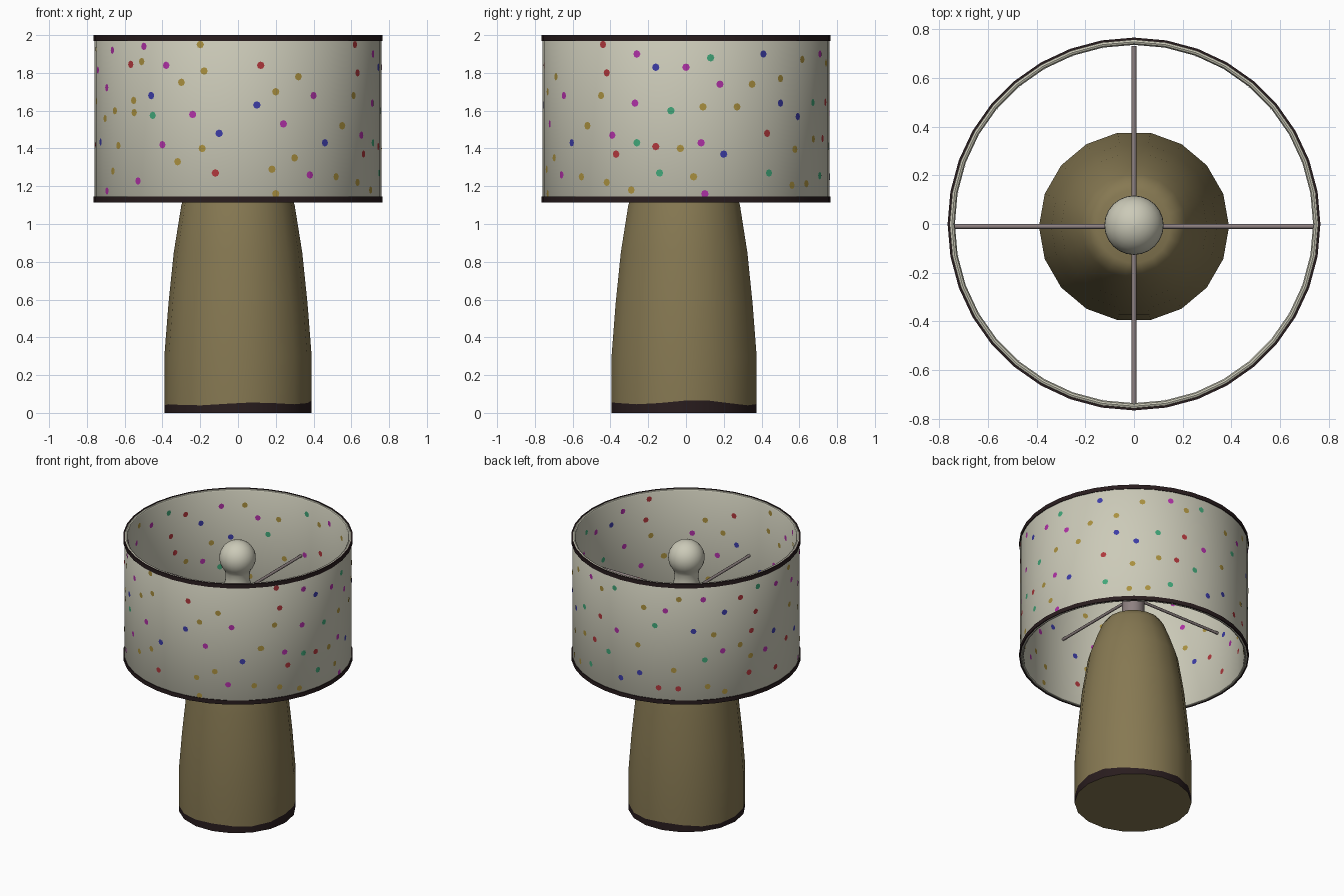
import bpy, bmesh, math, random
from math import sin, cos, pi

if "Cube" in bpy.data.objects:
    bpy.data.objects.remove(bpy.data.objects["Cube"], do_unlink=True)

SHADE_SIDES = 36
OUTER, INNER = 0.76, 0.735
BASE_Y = -0.01


def material(name, r, g, b):
    mat = bpy.data.materials.new(name)
    mat.use_nodes = True
    mat.diffuse_color = (r, g, b, 1)
    bsdf = mat.node_tree.nodes["Principled BSDF"]
    bsdf.inputs["Base Color"].default_value = (r, g, b, 1)
    bsdf.inputs["Roughness"].default_value = 0.8
    return mat


cream = material("cream", 0.60, 0.59, 0.48)
olive = material("olive brown", 0.24, 0.19, 0.085)
dark = material("dark brown", 0.022, 0.012, 0.013)
metal = material("warm grey metal", 0.27, 0.22, 0.22)
dot_colours = {
    "mustard": material("mustard", 0.40, 0.28, 0.05),
    "magenta": material("magenta", 0.43, 0.03, 0.38),
    "blue": material("blue", 0.045, 0.045, 0.38),
    "red": material("red", 0.43, 0.038, 0.045),
    "green": material("green", 0.053, 0.38, 0.19),
}


def finish(name, bm, mats, angle=35):
    """Turn a bmesh into a smooth-shaded object with sharp edges kept."""
    bmesh.ops.recalc_face_normals(bm, faces=bm.faces)
    mesh = bpy.data.meshes.new(name)
    bm.to_mesh(mesh)
    bm.free()
    for mat in mats:
        mesh.materials.append(mat)
    obj = bpy.data.objects.new(name, mesh)
    bpy.context.collection.objects.link(obj)
    bpy.ops.object.select_all(action="DESELECT")
    obj.select_set(True)
    bpy.context.view_layer.objects.active = obj
    bpy.ops.object.shade_smooth_by_angle(angle=math.radians(angle))
    return obj


def lathe(name, profile, sides, mats, y=0.0, closed=False, wave=None, rule=None):
    """Spin (radius, z) points about z; closed joins the last ring to the first."""
    bm = bmesh.new()
    rings = []
    for i, (r, z) in enumerate(profile):
        ring = []
        for k in range(sides):
            a = 2 * pi * k / sides
            dz = wave(i, a) if wave else 0
            ring.append(bm.verts.new((r * cos(a), y + r * sin(a), z + dz)))
        rings.append(ring)
    pairs = list(zip(rings, rings[1:]))
    if closed:
        pairs.append((rings[-1], rings[0]))
    for i, (low, high) in enumerate(pairs):
        for k in range(sides):
            j = (k + 1) % sides
            face = bm.faces.new((low[k], low[j], high[j], high[k]))
            face.material_index = rule(i) if rule else 0
    if not closed:
        bm.faces.new(rings[0][::-1])
        bm.faces.new(rings[-1])
    return finish(name, bm, mats)


# Tapered base with an uneven dark foot band
def foot_wave(i, a):
    return 0.008 * cos(a) + 0.008 * sin(4 * a + 0.6) + 0.004 * cos(3 * a) if i == 1 else 0


lathe("base",
      [(0.39, 0), (0.39, 0.048), (0.39, 0.3), (0.368, 0.58), (0.34, 0.85), (0.3, 1.1),
       (0.255, 1.23), (0.215, 1.33), (0.185, 1.375), (0.15, 1.39)],
      18, [olive, dark], y=BASE_Y, wave=foot_wave, rule=lambda i: int(i == 0))

# Socket between base and bulb
lathe("socket", [(0.075, 1.37), (0.075, 1.62)], 18, [metal], y=BASE_Y)

# Round bulb with a flared neck
bulb = [(0.095, 1.6), (0.09, 1.65), (0.08, 1.69), (0.083, 1.74)]
for step in range(11):
    t = -0.75 + (pi / 2 + 0.72) * step / 10
    bulb.append((0.122 * cos(t), 1.843 + 0.122 * sin(t)))
lathe("bulb", bulb, 24, [cream], y=BASE_Y / 2)

# Four spokes holding the shade
for k, side in enumerate(("left", "back", "right", "front")):
    a = k * pi / 2
    bpy.ops.mesh.primitive_cylinder_add(
        vertices=8, radius=0.01, depth=0.68,
        location=(0.4 * cos(a), BASE_Y + 0.4 * sin(a), 1.575),
        rotation=(0, pi / 2, a))
    spoke = bpy.context.object
    spoke.name = side + "_spoke"
    spoke.data.materials.append(metal)
    bpy.ops.object.shade_smooth_by_angle(angle=math.radians(50))

# Drum shade with rounded rims
LOW, HIGH = 1.115, 2.0
MID = (OUTER + INNER) / 2
lathe("shade",
      [(OUTER, LOW + 0.012), (OUTER, HIGH - 0.012), (OUTER - 0.005, HIGH - 0.003), (MID, HIGH),
       (INNER + 0.005, HIGH - 0.003), (INNER, HIGH - 0.012), (INNER, LOW + 0.012),
       (INNER + 0.005, LOW + 0.003), (MID, LOW), (OUTER - 0.005, LOW + 0.003)],
      SHADE_SIDES, [cream], closed=True)

# Dark trim around both edges of the shade
for name, z in (("lower_trim", LOW), ("upper_trim", HIGH - 0.03)):
    lathe(name, [(0.756, z), (0.765, z), (0.765, z + 0.03), (0.756, z + 0.03)],
          SHADE_SIDES, [dark], closed=True)

# Confetti dots, in hundredths: (sideways, height) on the front and the left flank
front_dots = {
    "mustard": [(-51, 186), (-30, 175), (-18, 181), (-20, 195), (-55, 159), (-19, 140), (-32, 133),
                (20, 170), (32, 178), (18, 129), (30, 135), (20, 116), (52, 125), (55, 152)],
    "magenta": [(-38, 184), (-24, 158), (-40, 142), (24, 153), (40, 168), (38, 126)],
    "blue": [(-46, 168), (-10, 148), (10, 163), (46, 143)],
    "red": [(12, 184), (-12, 127)],
}
flank_dots = {
    "mustard": [(-45, 168), (-52, 152), (9, 162), (27, 162), (35, 174), (50, 177),
                (-3, 140), (4, 125), (-42, 122), (-29, 118)],
    "magenta": [(-26, 190), (0, 183), (18, 174), (-27, 164), (-39, 147), (8, 143), (10, 116)],
    "blue": [(-16, 183), (41, 190), (50, 164), (20, 137)],
    "red": [(-44, 195), (-42, 180), (-37, 137), (-16, 141), (43, 148)],
    "green": [(13, 188), (-8, 160), (-26, 143), (-14, 127), (44, 127)],
}
names = list(dot_colours)
dots = []
for table, turn in ((front_dots, -pi / 2), (flank_dots, 0)):
    for colour, spots in table.items():
        for s, z in spots:
            dots.append((turn + math.asin(s / 100 / OUTER), z / 100, names.index(colour)))

# Scatter the rest over the back and the other flank, evenly spaced
random.seed(4)
tries = 0
while len(dots) < 118 and tries < 5000:
    tries += 1
    a, z = random.uniform(0.8, 1.3 * pi), random.uniform(1.17, 1.95)
    if all(math.hypot((a - b) * OUTER, z - h) > 0.12 for b, h, _ in dots):
        dots.append((a, z, random.choice((0, 0, 1, 2, 3, 4))))


def wall_radius(a, r):
    """Distance from the axis to the flat-sided wall at angle a."""
    half = pi / SHADE_SIDES
    return r * cos(half) / cos(a % (2 * half) - half)


for name, r, offset in (("outer_dots", OUTER, 0.002), ("inner_dots", INNER, -0.002)):
    bm = bmesh.new()
    for a, z, index in dots:
        ring = []
        for k in range(8):
            t = 2 * pi * k / 8
            b = a + 0.02 * cos(t) / OUTER
            d = wall_radius(b, r) + offset
            ring.append(bm.verts.new((d * cos(b), d * sin(b), z + 0.02 * sin(t))))
        hub = wall_radius(a, r) + offset
        centre = bm.verts.new((hub * cos(a), hub * sin(a), z))
        for k in range(8):
            tri = [centre, ring[k], ring[(k + 1) % 8]]
            face = bm.faces.new(tri if offset > 0 else tri[::-1])
            face.material_index = index
    mesh = bpy.data.meshes.new(name)
    bm.to_mesh(mesh)
    bm.free()
    for colour in names:
        mesh.materials.append(dot_colours[colour])
    bpy.context.collection.objects.link(bpy.data.objects.new(name, mesh))
